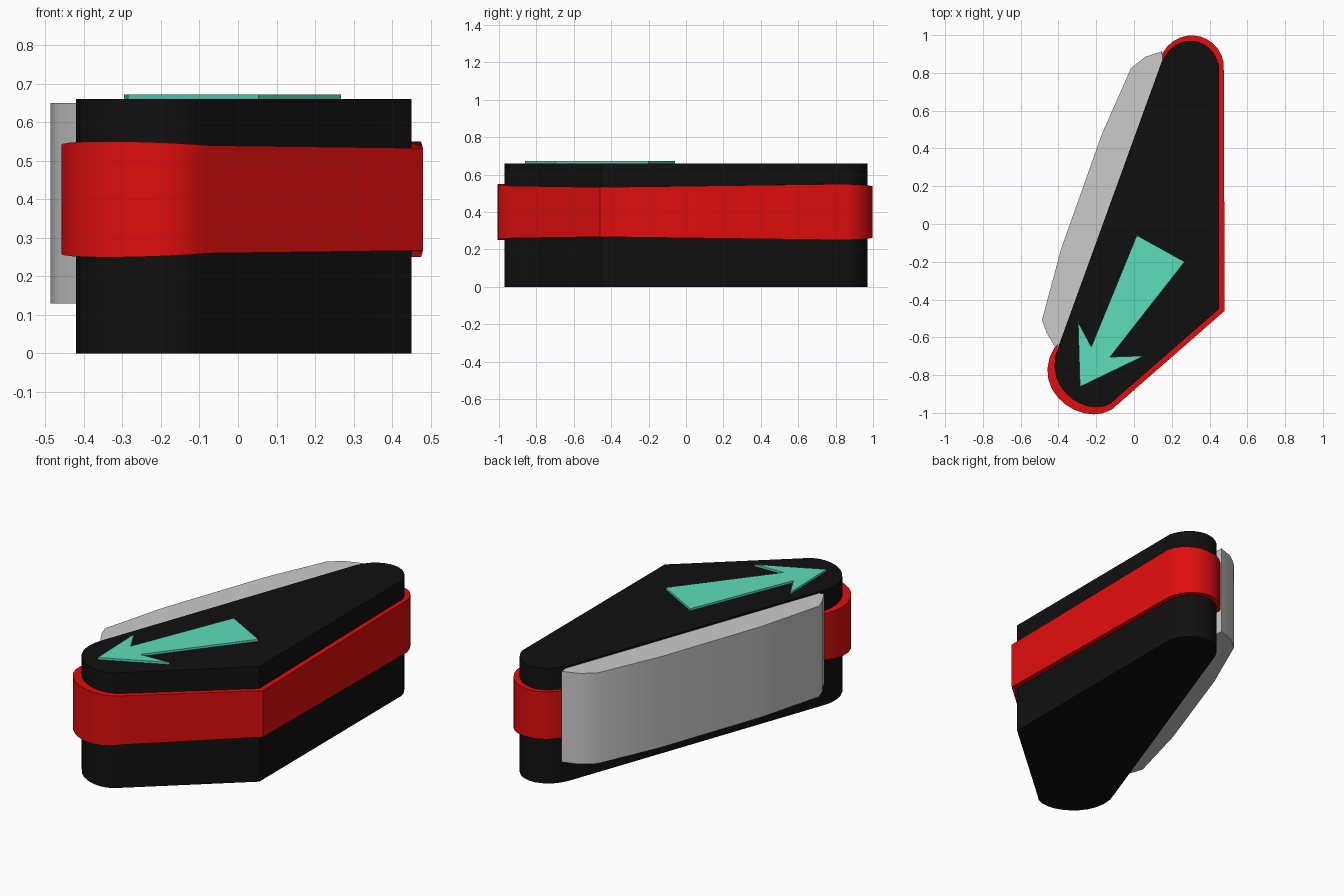
import bpy, bmesh
from math import pi, sin
from mathutils import Vector

if "Cube" in bpy.data.objects:
    bpy.data.objects.remove(bpy.data.objects["Cube"])


def material(name, rgb):
    m = bpy.data.materials.new(name)
    m.diffuse_color = (*rgb, 1)
    m.use_nodes = True
    m.node_tree.nodes["Principled BSDF"].inputs["Base Color"].default_value = m.diffuse_color
    return m


def finish(name, bm, mat=None, angle=35):
    bmesh.ops.recalc_face_normals(bm, faces=bm.faces)
    me = bpy.data.meshes.new(name)
    bm.to_mesh(me)
    bm.free()
    ob = bpy.data.objects.new(name, me)
    bpy.context.collection.objects.link(ob)
    if mat:
        me.materials.append(mat)
    bpy.ops.object.select_all(action='DESELECT')
    ob.select_set(True)
    bpy.context.view_layer.objects.active = ob
    bpy.ops.object.shade_smooth_by_angle(angle=angle * pi / 180)
    return ob


def prism(name, pts, z0, z1, mat=None):
    bm = bmesh.new()
    low = [bm.verts.new((x, y, z0)) for x, y in pts]
    top = [bm.verts.new((x, y, z1)) for x, y in pts]
    bm.faces.new(low)
    bm.faces.new(top)
    for i in range(len(pts)):
        j = (i + 1) % len(pts)
        bm.faces.new((low[i], low[j], top[j], top[i]))
    return finish(name, bm, mat)


def curve(a, b, c, d, n=12):
    a, b, c, d = map(Vector, (a, b, c, d))
    out = []
    for i in range(n + 1):
        t = i / n
        s = 1 - t
        out.append(tuple(a*s**3 + b*3*s*s*t + c*3*s*t*t + d*t**3))
    return out


black = material("black", (0.005, 0.005, 0.005))
red = material("red", (0.75, 0.004, 0.004))
mint = material("mint", (0.11, 0.73, 0.49))

# main body: tapered slab with two rounded ends
body = [(0.45, -0.45)]
body += curve((0.45, 0.84), (0.41, 1.0), (0.22, 1.02), (0.147, 0.86))
body += curve((-0.397, -0.64), (-0.51, -0.89), (-0.2, -1.06), (-0.09, -0.92))
prism("body", body, 0, 0.66, black)

# red band wrapped round the body, its height swelling at the rounded ends
rear = curve((0.475, 0.855), (0.44, 1.03), (0.2, 1.06), (0.13, 0.86))
front = curve((-0.414, -0.64), (-0.585, -0.90), (-0.22, -1.12), (-0.075, -0.945))
band = [(0.48, -0.46, 0.133)]
band += [(x, y, max(0.136, 0.15 - 0.026 * i / 12)) for i, (x, y) in enumerate(rear)]
band += [(x, y, 0.133 + 0.007 * i / 12 + 0.014 * sin(pi * i / 12))
         for i, (x, y) in enumerate(front)]
bm = bmesh.new()
rings = [[bm.verts.new((x*k + 0.02*(1 - k), y*k, 0.4 + s*h)) for k, s in
          ((1, -1), (1, 1), (0.9, 1), (0.9, -1))] for x, y, h in band]
for i, r in enumerate(rings):
    q = rings[(i + 1) % len(rings)]
    for a in range(4):
        b = (a + 1) % 4
        bm.faces.new((r[a], r[b], q[b], q[a]))
finish("band", bm, red)

# grey side grip
grip = [(0.148, 0.915), (0.058, 0.884), (-0.016, 0.825), (-0.17, 0.476),
        (-0.386, -0.132), (-0.487, -0.508), (-0.465, -0.571), (-0.418, -0.651),
        (-0.37, -0.62), (0.155, 0.84)]
prism("side_grip", grip, 0.13, 0.65)

# direction arrow on the top
arrow = [(-0.286, -0.862), (0.053, -0.698), (-0.127, -0.704), (0.268, -0.2),
         (0.015, -0.06), (-0.226, -0.65), (-0.296, -0.52)]
prism("arrow", arrow, 0.655, 0.672, mint)
